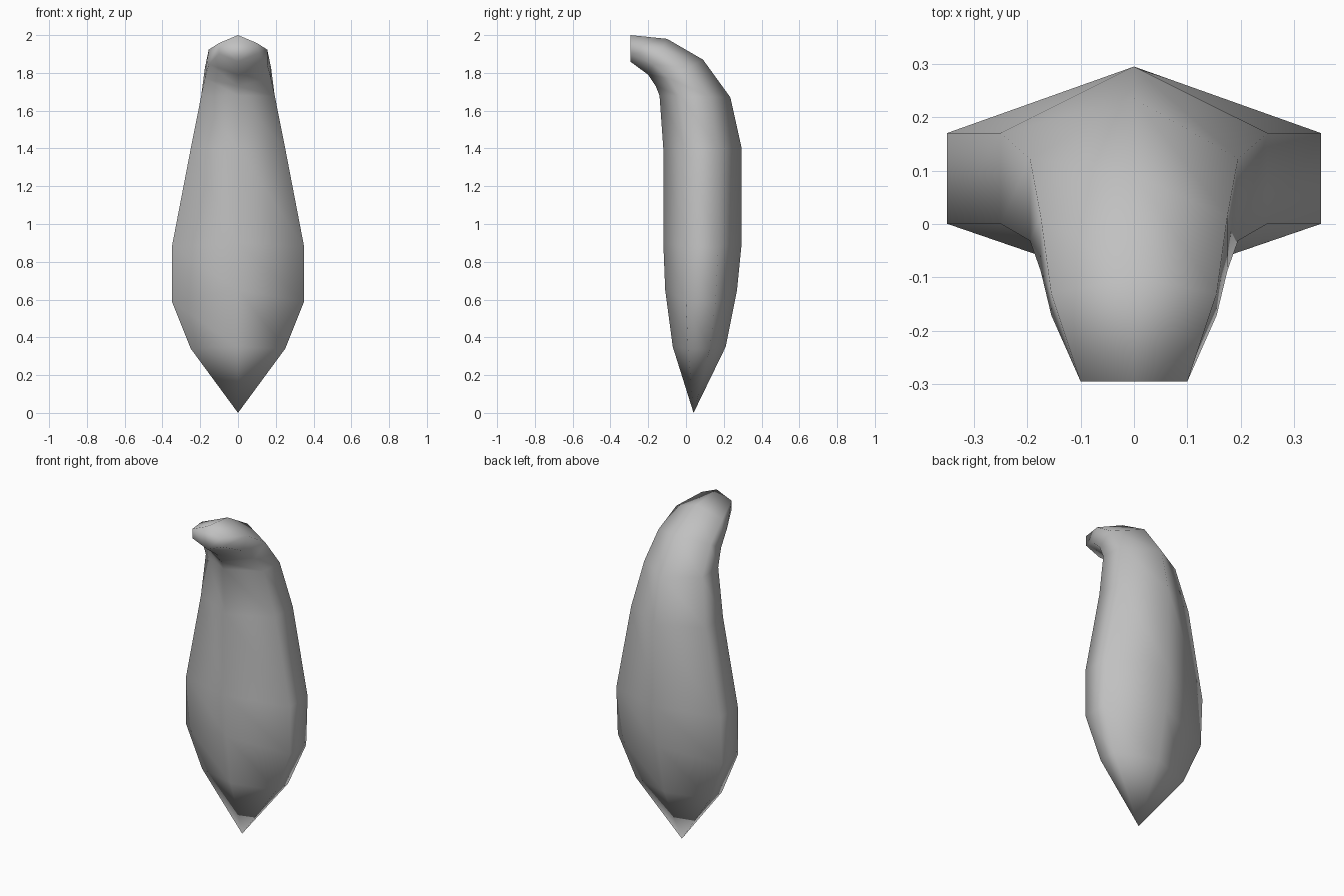
import bpy
import bmesh
from mathutils import Vector

default_cube = bpy.data.objects.get("Cube")
if default_cube:
    bpy.data.objects.remove(default_cube, do_unlink=True)


def make_material(name, color):
    material = bpy.data.materials.new(name)
    material.use_nodes = True
    material.diffuse_color = color
    shader = material.node_tree.nodes["Principled BSDF"]
    shader.inputs["Base Color"].default_value = color
    return material


# Cross-sections from the tip up to the bent end:
# half width, back ridge (y, z), front ridge (y, z), drop of the side edges
SECTIONS = [
    (0.25, (0.21, 0.35), (-0.07, 0.35), 0.01),
    (0.35, (0.27, 0.65), (-0.11, 0.65), 0.06),
    (0.35, (0.295, 0.9), (-0.12, 0.9), 0.02),
    (0.25, (0.295, 1.4), (-0.12, 1.4), 0),
    (0.195, (0.235, 1.67), (-0.14, 1.68), 0),
    (0.175, (0.09, 1.87), (-0.16, 1.73), 0),
    (0.155, (-0.1, 1.98), (-0.2, 1.79), 0),
    (0.1, (-0.295, 2), (-0.295, 1.86), 0),
]
SIDE_BACK, SIDE_FRONT = 0.3, 0.71   # side edges, as fractions from back to front


def section_points(half_width, back, front, drop):
    """Six-sided section: two ridges and a pair of edges on each side."""
    back_ridge = Vector((0, *back))
    front_ridge = Vector((0, *front))

    def side(fraction, sign):
        point = back_ridge.lerp(front_ridge, fraction)
        return point + Vector((sign * half_width, 0, -drop))

    return [
        back_ridge, side(SIDE_BACK, 1), side(SIDE_FRONT, 1),
        front_ridge, side(SIDE_FRONT, -1), side(SIDE_BACK, -1),
    ]


def build_body(name, material):
    bm = bmesh.new()
    rings = [[bm.verts.new(p) for p in section_points(*s)] for s in SECTIONS]
    count = len(rings[0])

    # Pointed bottom
    tip = bm.verts.new((0, 0.04, 0))
    for i in range(count):
        bm.faces.new((tip, rings[0][i], rings[0][(i + 1) % count]))

    # Walls between neighbouring sections
    for lower, upper in zip(rings, rings[1:]):
        for i in range(count):
            j = (i + 1) % count
            bm.faces.new((lower[i], lower[j], upper[j], upper[i]))

    # Blunt end of the bent top
    bm.faces.new(rings[-1])

    bmesh.ops.recalc_face_normals(bm, faces=bm.faces)
    for face in bm.faces:
        face.smooth = True
    mesh = bpy.data.meshes.new(name)
    bm.to_mesh(mesh)
    bm.free()
    mesh.materials.append(material)
    body = bpy.data.objects.new(name, mesh)
    bpy.context.collection.objects.link(body)
    return body


build_body("curved_body", make_material("plain grey", (0.53, 0.53, 0.53, 1)))
